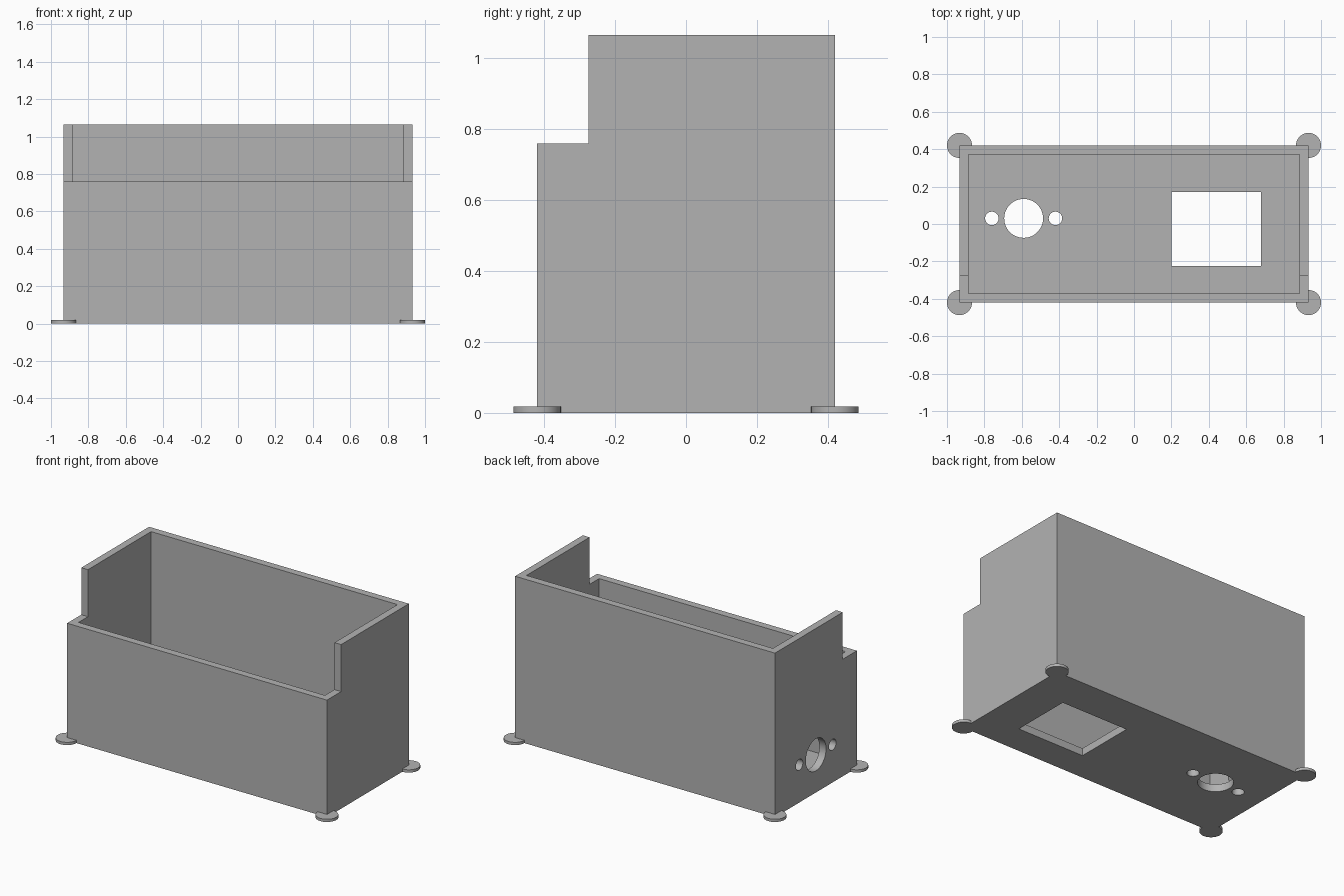
import bpy
import bmesh
from math import radians
from mathutils import Matrix

cube = bpy.data.objects.get("Cube")
if cube:
    bpy.data.objects.remove(cube, do_unlink=True)

HALF_X, HALF_Y, HEIGHT = 0.933, 0.42, 1.065
WALL = 0.048
NOTCH_Y, NOTCH_Z = -0.275, 0.76
FOOT_R, FOOT_H = 0.067, 0.018

grey = bpy.data.materials.new("plain grey")
grey.use_nodes = True
colour = (0.45, 0.45, 0.45, 1)
grey.diffuse_color = colour
grey.node_tree.nodes["Principled BSDF"].inputs["Base Color"].default_value = colour


def make_object(name, bm):
    bmesh.ops.recalc_face_normals(bm, faces=bm.faces)
    mesh = bpy.data.meshes.new(name)
    bm.to_mesh(mesh)
    bm.free()
    mesh.materials.append(grey)
    obj = bpy.data.objects.new(name, mesh)
    bpy.context.collection.objects.link(obj)
    return obj


def box(name, low, high):
    bm = bmesh.new()
    size = [h - l for l, h in zip(low, high)]
    centre = [(h + l) / 2 for l, h in zip(low, high)]
    bmesh.ops.create_cube(bm, size=1, matrix=Matrix.Translation(centre) @ Matrix.Diagonal((*size, 1)))
    return make_object(name, bm)


def cylinder(name, centre, radius, depth, axis="Z"):
    bm = bmesh.new()
    turn = Matrix.Rotation(radians(90), 4, "Y") if axis == "X" else Matrix()
    bmesh.ops.create_cone(bm, cap_ends=True, segments=48, radius1=radius, radius2=radius,
                          depth=depth, matrix=Matrix.Translation(centre) @ turn)
    return make_object(name, bm)


def combine(target, tool, operation):
    mod = target.modifiers.new(tool.name, "BOOLEAN")
    mod.operation = operation
    mod.solver = "EXACT"
    mod.object = tool
    bpy.context.view_layer.objects.active = target
    bpy.ops.object.modifier_apply(modifier=mod.name)
    bpy.data.objects.remove(tool, do_unlink=True)


# Case: stepped side profile extruded across the width
profile = [(-HALF_Y, 0), (HALF_Y, 0), (HALF_Y, HEIGHT),
           (NOTCH_Y, HEIGHT), (NOTCH_Y, NOTCH_Z), (-HALF_Y, NOTCH_Z)]
bm = bmesh.new()
side = bm.faces.new([bm.verts.new((-HALF_X, y, z)) for y, z in profile])
extruded = bmesh.ops.extrude_face_region(bm, geom=[side])["geom"]
bmesh.ops.translate(bm, vec=(2 * HALF_X, 0, 0),
                    verts=[v for v in extruded if isinstance(v, bmesh.types.BMVert)])
case = make_object("open_case", bm)

# Hollow interior and rectangular floor opening
inner_x, inner_y = HALF_X - WALL, HALF_Y - WALL
combine(case, box("cavity", (-inner_x, -inner_y, WALL), (inner_x, inner_y, 2)), "DIFFERENCE")
combine(case, box("floor_window", (0.2, -0.225, -0.1), (0.68, 0.17, 0.1)), "DIFFERENCE")

# Connector hole with two screw holes, in the floor and in the end wall
for offset, radius in ((-0.17, 0.036), (0, 0.104), (0.17, 0.036)):
    combine(case, cylinder("floor_hole", (-0.59 + offset, 0.03, 0), radius, 0.2), "DIFFERENCE")
    combine(case, cylinder("wall_hole", (-HALF_X, offset, 0.245), radius, 0.2, "X"), "DIFFERENCE")

# Corner foot discs fused to the case
for sx in (-1, 1):
    for sy in (-1, 1):
        foot = cylinder("foot", (sx * HALF_X, sy * HALF_Y, FOOT_H / 2), FOOT_R, FOOT_H)
        combine(case, foot, "UNION")

bpy.ops.object.select_all(action="DESELECT")
case.select_set(True)
bpy.context.view_layer.objects.active = case
bpy.ops.object.shade_smooth_by_angle(angle=radians(30))
